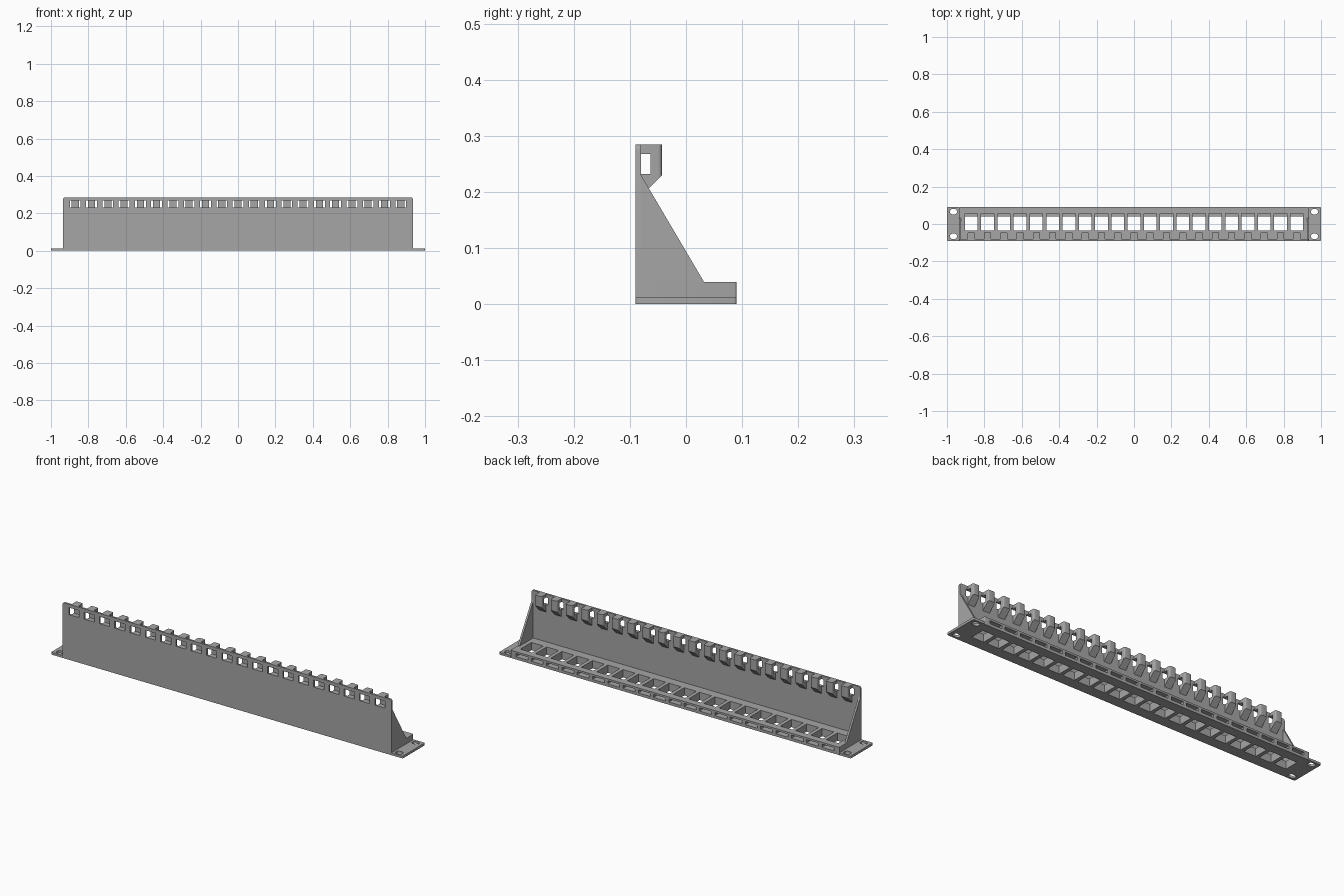
import bpy, bmesh
from mathutils import Vector

cube = bpy.data.objects.get("Cube")
if cube:
    bpy.data.objects.remove(cube, do_unlink=True)

grey = bpy.data.materials.new("plain grey")
grey.use_nodes = True
grey.diffuse_color = (0.38, 0.38, 0.38, 1)
grey.node_tree.nodes["Principled BSDF"].inputs["Base Color"].default_value = (0.38, 0.38, 0.38, 1)

COUNT, PITCH = 21, 0.087
SLOTS = [(i - (COUNT - 1) / 2) * PITCH for i in range(COUNT)]
END = 0.935          # half length of the body
FRONT, INNER, BACK = -0.09, -0.08, 0.09
BAR_TOP, TOP = 0.04, 0.285


def add_prism(bm, points, axis, lo, hi):
    """Extrude a 2D outline along x (points are y, z) or z (points are x, y)."""
    place = (lambda p, d: (d, *p)) if axis == "x" else (lambda p, d: (*p, d))
    face = bm.faces.new([bm.verts.new(place(p, lo)) for p in points])
    shift = Vector((hi - lo, 0, 0) if axis == "x" else (0, 0, hi - lo))
    new = bmesh.ops.extrude_face_region(bm, geom=[face])["geom"]
    bmesh.ops.translate(bm, vec=shift, verts=[v for v in new if isinstance(v, bmesh.types.BMVert)])


def rect(a0, a1, b0, b1):
    return [(a0, b0), (a1, b0), (a1, b1), (a0, b1)]


def round_edges(bm, radius, test):
    edges = [e for e in bm.edges if test(*(v.co for v in e.verts))]
    bmesh.ops.bevel(bm, geom=edges, offset=radius, segments=4, profile=0.5, affect="EDGES")


def finish(name, bm):
    bmesh.ops.recalc_face_normals(bm, faces=bm.faces)
    mesh = bpy.data.meshes.new(name)
    bm.to_mesh(mesh)
    bm.free()
    mesh.materials.append(grey)
    obj = bpy.data.objects.new(name, mesh)
    bpy.context.collection.objects.link(obj)
    return obj


def select(obj):
    bpy.ops.object.select_all(action="DESELECT")
    obj.select_set(True)
    bpy.context.view_layer.objects.active = obj


def cut(obj, cutter):
    mod = obj.modifiers.new("openings", "BOOLEAN")
    mod.operation, mod.solver, mod.object = "DIFFERENCE", "EXACT", cutter
    cutter.hide_render = True
    select(obj)
    bpy.ops.object.modifier_apply(modifier=mod.name)
    bpy.data.objects.remove(cutter, do_unlink=True)


def smooth(obj):
    select(obj)
    bpy.ops.object.shade_smooth_by_angle()


# Tall front wall with a row of tie windows
bm = bmesh.new()
add_prism(bm, rect(FRONT, INNER, 0, TOP), "x", -END, END)
round_edges(bm, 0.01, lambda a, b: a.z > 0.2 and b.z > 0.2 and abs(a.x - b.x) < 0.001)
wall = finish("front_wall", bm)
bm = bmesh.new()
for x in SLOTS:
    add_prism(bm, rect(FRONT - 0.01, INNER + 0.01, 0.232, 0.268), "x", x - 0.029, x + 0.029)
cut(wall, finish("window_cutter", bm))
smooth(wall)

# Thick base bar with stepped sockets and latch slots through the back
bm = bmesh.new()
add_prism(bm, rect(INNER, BACK, 0, BAR_TOP), "x", -END, END)
round_edges(bm, 0.004, lambda a, b: a.y > 0.08 and b.y > 0.08 and abs(a.z - b.z) > 0.02)
bar = finish("base_bar", bm)
socket = [(-0.035, -0.01), (0.04, -0.01), (0.04, 0.014), (0.1, 0.014),
          (0.1, 0.03), (0.055, 0.03), (0.055, 0.05), (-0.035, 0.05)]
bm = bmesh.new()
for x in SLOTS:
    add_prism(bm, socket, "x", x - 0.034, x + 0.034)
cut(bar, finish("socket_cutter", bm))
smooth(bar)

# Mounting ears, end gussets
for side, label in ((1, "left"), (-1, "right")):
    bm = bmesh.new()
    add_prism(bm, rect(side * END, side, FRONT, BACK), "z", 0, 0.012)
    round_edges(bm, 0.005, lambda a, b: abs(a.x) > 0.99 and abs(b.x) > 0.99 and abs(a.z - b.z) > 0.01)
    ear = finish(label + "_mounting_ear", bm)
    bm = bmesh.new()
    for y in (-0.066, 0.066):
        x = side * 0.965
        add_prism(bm, rect(x - 0.018, x + 0.018, y - 0.014, y + 0.014), "z", -0.01, 0.03)
    round_edges(bm, 0.011, lambda a, b: abs(a.z - b.z) > 0.01)
    cut(ear, finish("screw_hole_cutter", bm))
    smooth(ear)

    bm = bmesh.new()
    add_prism(bm, [(INNER, BAR_TOP), (0.032, BAR_TOP), (INNER, 0.23)], "x",
              side * (END - 0.01), side * END)
    finish(label + "_gusset", bm)

# Cable tie hooks behind the windows
hook = [(INNER, TOP), (-0.043, TOP), (-0.043, 0.23), (INNER, 0.193),
        (INNER, 0.232), (-0.063, 0.232), (-0.063, 0.268), (INNER, 0.268)]
for i, x in enumerate(SLOTS):
    bm = bmesh.new()
    add_prism(bm, hook, "x", x - 0.019, x + 0.019)
    round_edges(bm, 0.007, lambda a, b: a.y > -0.05 and b.y > -0.05 and abs(a.z - b.z) > 0.02)
    smooth(finish(f"tie_hook_{i + 1}", bm))
